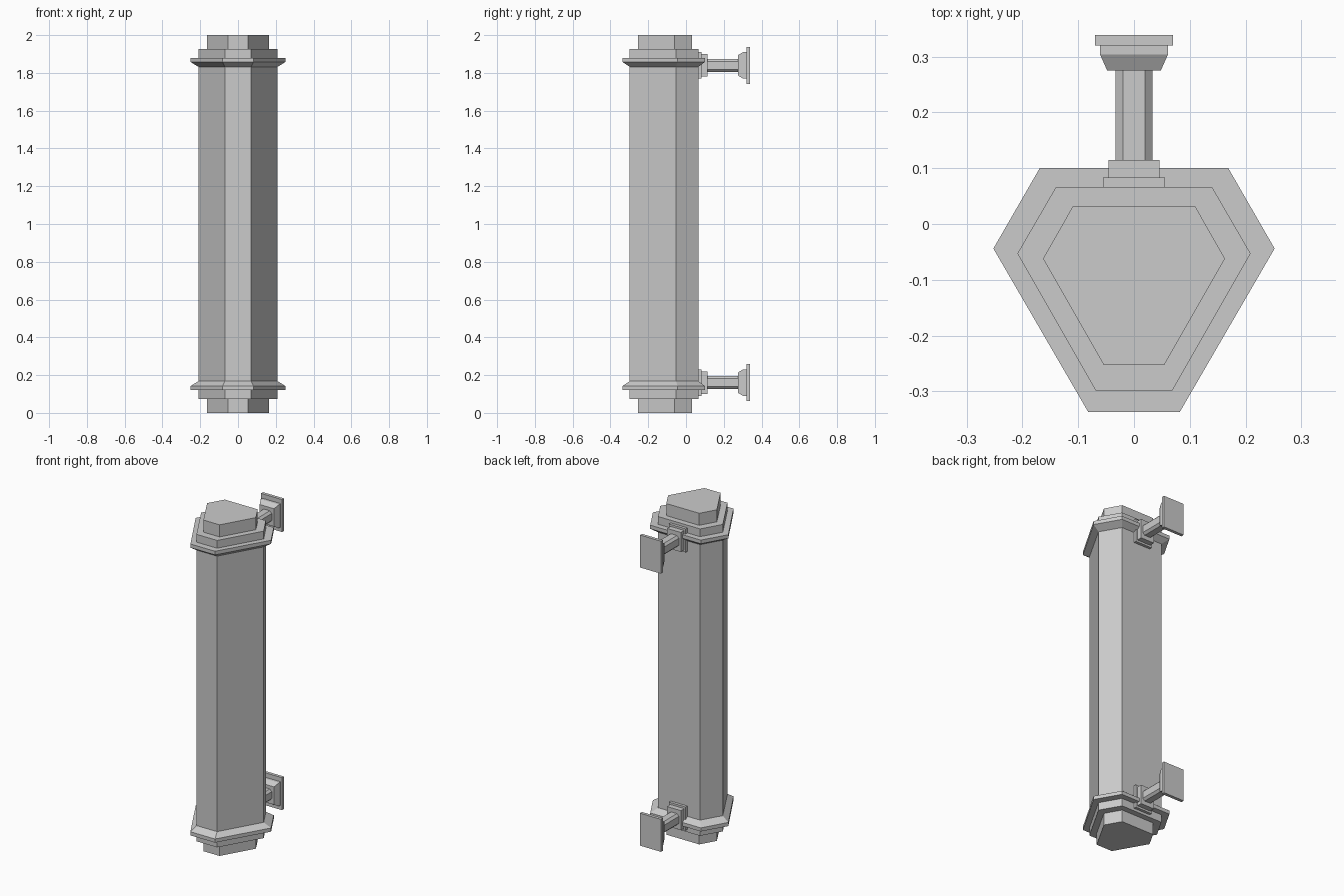
import bpy
import bmesh

cube = bpy.data.objects.get("Cube")
if cube:
    bpy.data.objects.remove(cube, do_unlink=True)

GREY = (0.6, 0.6, 0.6, 1.0)
metal = bpy.data.materials.new("grey metal")
metal.use_nodes = True
metal.diffuse_color = GREY
metal.node_tree.nodes["Principled BSDF"].inputs["Base Color"].default_value = GREY


def loft(name, sections):
    """Join matching cross-sections into a closed, flat-shaded solid."""
    bm = bmesh.new()
    rings = [[bm.verts.new(p) for p in section] for section in sections]
    bm.faces.new(rings[0])
    bm.faces.new(rings[-1])
    for low, high in zip(rings, rings[1:]):
        for i in range(len(low)):
            j = (i + 1) % len(low)
            bm.faces.new((low[i], low[j], high[j], high[i]))
    bmesh.ops.recalc_face_normals(bm, faces=bm.faces[:])
    mesh = bpy.data.meshes.new(name)
    bm.to_mesh(mesh)
    bm.free()
    mesh.materials.append(metal)
    obj = bpy.data.objects.new(name, mesh)
    bpy.context.collection.objects.link(obj)


# Six-sided outlines: back corner, side corner and front corner, mirrored in x
INNER = [(0.11, 0.031), (0.163, -0.062), (0.054, -0.253)]
BODY = [(0.14, 0.066), (0.209, -0.053), (0.069, -0.298)]
OUTER = [(0.169, 0.1), (0.252, -0.044), (0.082, -0.337)]


def outline(half, z):
    return [(x, y, z) for x, y in half] + [(-x, y, z) for x, y in reversed(half)]


def bracket_section(y, w, h, z, cut=0.0):
    """Upright rectangle at depth y, with optional cut corners."""
    if not cut:
        corners = [(w, h), (-w, h), (-w, -h), (w, -h)]
    else:
        a, b = w - cut, h - cut
        corners = [(a, h), (-a, h), (-w, b), (-w, -b),
                   (-a, -h), (a, -h), (w, -b), (w, b)]
    return [(x, y, z + dz) for x, dz in corners]


# Main column
loft("column", [outline(BODY, 0.073), outline(BODY, 1.927)])

for end in ("bottom", "top"):
    def level(z):
        return 2 - z if end == "top" else z

    # End cap and bevelled collar
    loft(end + "_cap", [outline(INNER, level(z)) for z in (0, 0.08)])
    loft(end + "_collar", [outline(OUTER, level(0.12)),
                           outline(OUTER, level(0.142)),
                           outline(BODY, level(0.168))])

    # Wall bracket
    z = level(0.16)
    loft(end + "_bracket_base", [bracket_section(y, 0.056, 0.071, z) for y in (0.05, 0.083)])
    loft(end + "_bracket_block", [bracket_section(y, 0.046, 0.059, z) for y in (0.08, 0.115)])
    loft(end + "_bracket_arm", [bracket_section(y, 0.033, 0.034, z, 0.013) for y in (0.11, 0.28)])
    loft(end + "_bracket_flare", [bracket_section(0.275, 0.048, 0.054, z),
                                  bracket_section(0.304, 0.061, 0.071, z),
                                  bracket_section(0.322, 0.061, 0.071, z)])
    loft(end + "_wall_plate", [bracket_section(y, 0.07, 0.098, z) for y in (0.32, 0.339)])
